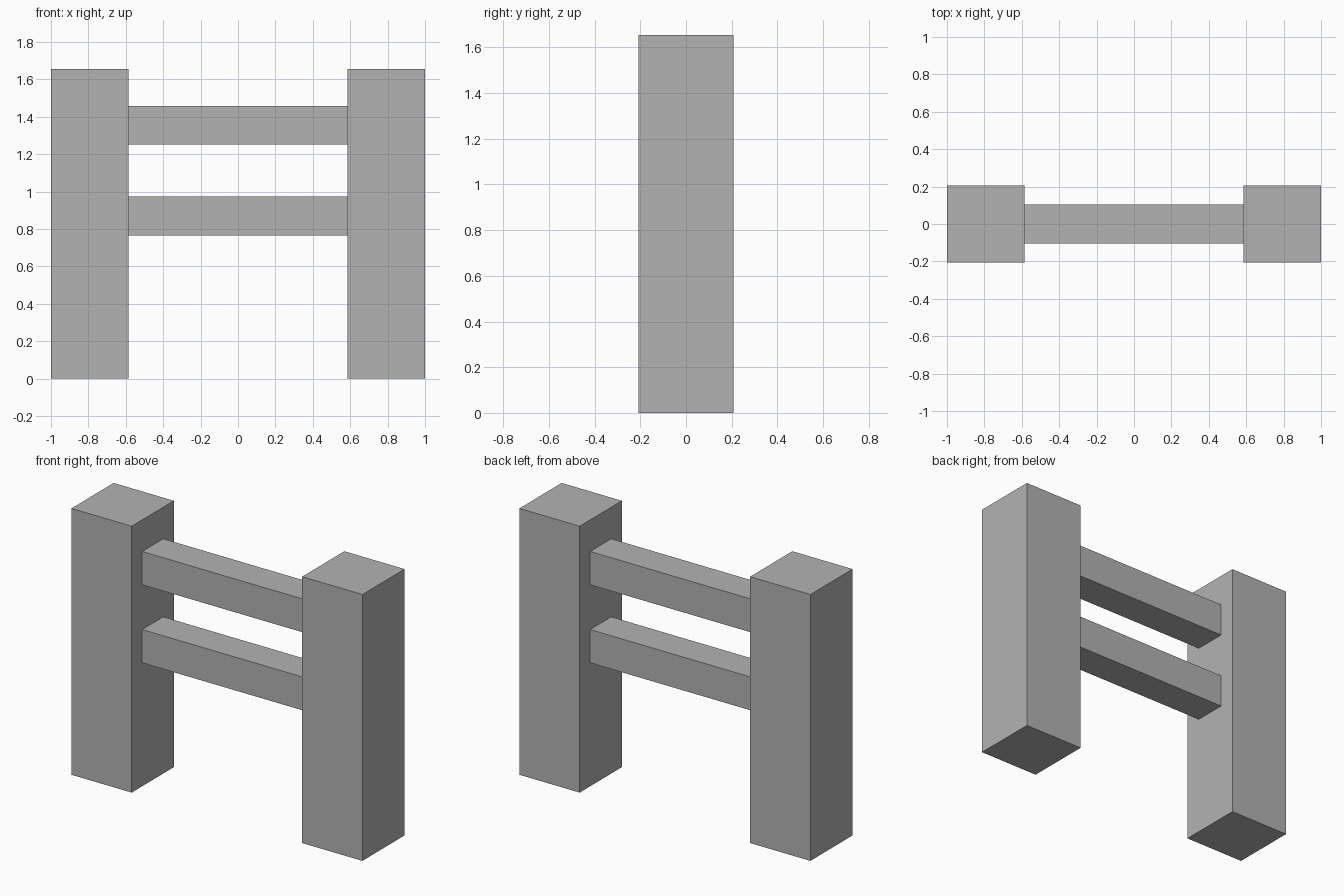
import bpy

cube = bpy.data.objects.get("Cube")
if cube:
    bpy.data.objects.remove(cube, do_unlink=True)

POST_W = 0.414
POST_H = 1.655
RAIL_T = 0.207
GAP = 2 - 2 * POST_W

grey = bpy.data.materials.new("plain_grey")
grey.use_nodes = True
colour = (0.45, 0.45, 0.45, 1)
grey.diffuse_color = colour
grey.node_tree.nodes["Principled BSDF"].inputs["Base Color"].default_value = colour


def box(name, centre, size):
    bpy.ops.mesh.primitive_cube_add(size=1, location=centre)
    obj = bpy.context.object
    obj.name = name
    obj.scale = size
    bpy.ops.object.transform_apply(location=False, rotation=False, scale=True)
    obj.data.materials.append(grey)


# Square posts
for side, name in ((-1, "right_post"), (1, "left_post")):
    box(name, (side * (1 - POST_W / 2), 0, POST_H / 2), (POST_W, POST_W, POST_H))

# Rails butted between the posts
for name, z in (("lower_rail", 0.87), ("upper_rail", 1.355)):
    box(name, (0, 0, z), (GAP, RAIL_T, RAIL_T))
